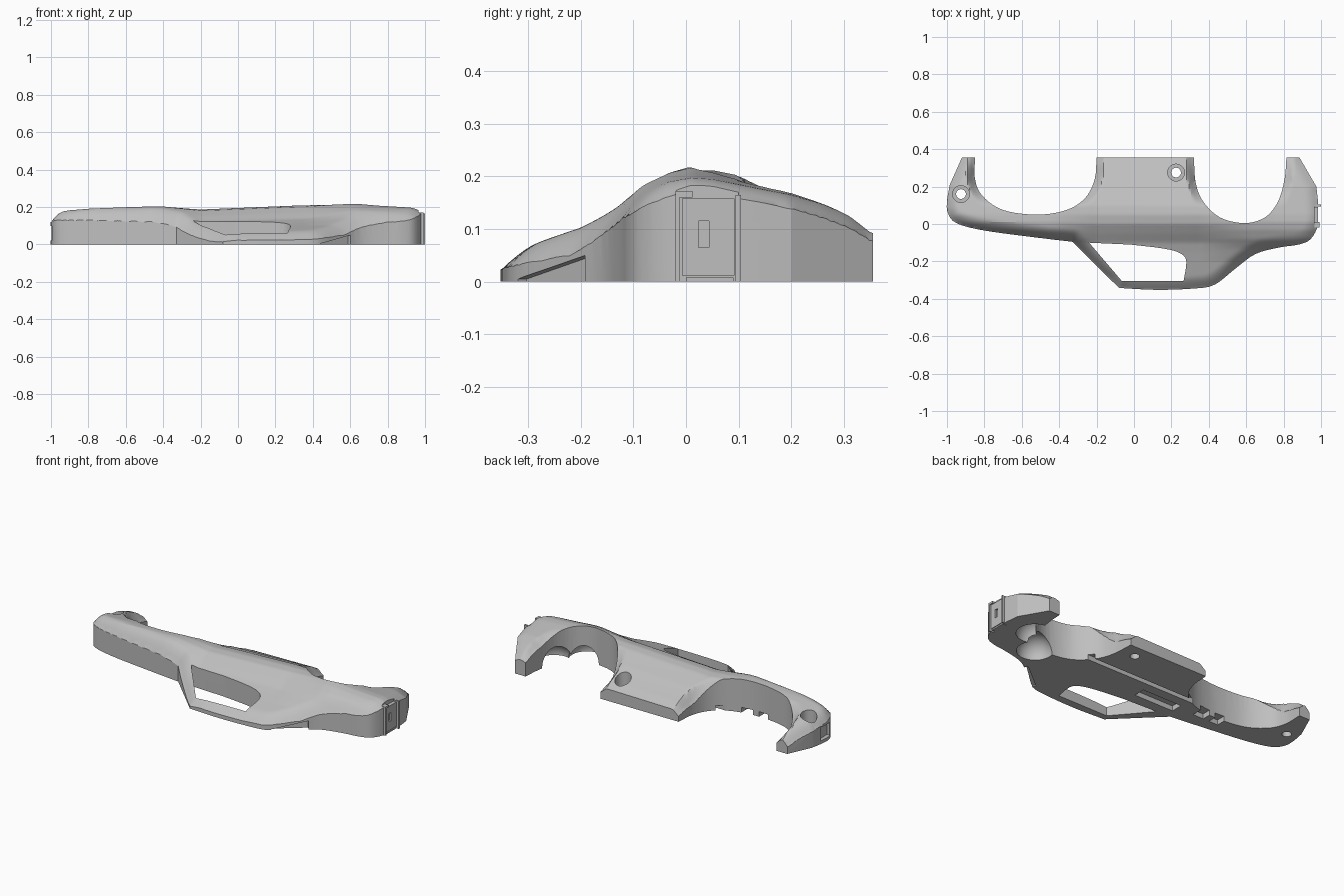
import bpy, bmesh, math
from mathutils import Vector

cube = bpy.data.objects.get("Cube")
if cube:
    bpy.data.objects.remove(cube, do_unlink=True)

grey = bpy.data.materials.new("plain grey")
grey.use_nodes = True
GREY = (0.52, 0.52, 0.52, 1)
grey.diffuse_color = GREY
grey.node_tree.nodes["Principled BSDF"].inputs["Base Color"].default_value = GREY


def make(name, bm):
    bmesh.ops.recalc_face_normals(bm, faces=bm.faces[:])
    me = bpy.data.meshes.new(name)
    bm.to_mesh(me)
    bm.free()
    ob = bpy.data.objects.new(name, me)
    bpy.context.collection.objects.link(ob)
    me.materials.append(grey)
    return ob


def prism(name, pts, z0, z1):
    bm = bmesh.new()
    face = bm.faces.new([bm.verts.new((x, y, z0)) for x, y in pts])
    ext = bmesh.ops.extrude_face_region(bm, geom=[face])["geom"]
    for v in ext:
        if isinstance(v, bmesh.types.BMVert):
            v.co.z = z1
    return make(name, bm)


def box(name, x0, x1, y0, y1, z0, z1):
    return prism(name, [(x0, y0), (x1, y0), (x1, y1), (x0, y1)], z0, z1)


def disc(name, x, y, r, z0, z1):
    return prism(name, [(x + r * math.cos(i * math.pi / 16), y + r * math.sin(i * math.pi / 16))
                        for i in range(32)], z0, z1)


def dome(name, x, y, z, r):
    bm = bmesh.new()
    bmesh.ops.create_uvsphere(bm, u_segments=32, v_segments=16, radius=r)
    bmesh.ops.translate(bm, verts=bm.verts[:], vec=(x, y, z))
    return make(name, bm)


def boolean(ob, cutter, op="DIFFERENCE"):
    mod = ob.modifiers.new(op.lower(), "BOOLEAN")
    mod.operation, mod.solver, mod.object = op, "EXACT", cutter
    bpy.context.view_layer.objects.active = ob
    bpy.ops.object.modifier_apply(modifier=mod.name)
    bpy.data.objects.remove(cutter, do_unlink=True)


def spline(pts, n=5):
    """Smooth curve through the points."""
    p = [Vector(q) for q in pts]
    p = [2 * p[0] - p[1]] + p + [2 * p[-1] - p[-2]]
    out = []
    for a, b, c, d in zip(p, p[1:], p[2:], p[3:]):
        for i in range(n):
            t = i / n
            out.append(0.5 * (2 * b + (c - a) * t + (2 * a - 5 * b + 4 * c - d) * t * t
                              + (3 * b - a - 3 * c + d) * t ** 3))
    return out + [p[-2]]


def interp(table, t):
    if t <= table[0][0]:
        return table[0][1]
    for (a, u), (b, v) in zip(table, table[1:]):
        if t <= b:
            return u + (v - u) * (t - a) / (b - a)
    return table[-1][1]


def clearance(path, x, y, solid_inside):
    """Distance to the path from the solid side, zero on the empty side."""
    best, inside = 9, False
    for (ax, ay), (bx, by) in zip(path, path[1:]):
        dx, dy = bx - ax, by - ay
        t = max(0, min(1, ((x - ax) * dx + (y - ay) * dy) / max(dx * dx + dy * dy, 1e-9)))
        best = min(best, math.hypot(ax + dx * t - x, ay + dy * t - y))
        if (ay > y) != (by > y) and x < ax + dx * (y - ay) / dy:
            inside = not inside
    return best if inside == solid_inside else 0


def extended(path):
    """The path as tuples, carried on past the open back."""
    return [(path[0].x, .6)] + [tuple(p) for p in path] + [(path[-1].x, .6)]


# Plan outline: two round cut-outs at the back, handle at the front
left_arc = spline([(.32, .355), (.33, .22), (.37, .12), (.46, .035), (.59, .005),
                   (.70, .035), (.77, .12), (.805, .24), (.815, .355)])
right_arc = spline([(-.85, .355), (-.85, .24), (-.81, .15), (-.70, .075), (-.52, .05),
                    (-.36, .075), (-.26, .14), (-.21, .24), (-.20, .355)])
outer = [Vector((.885, .355))]
outer += spline([(.975, .2), (.985, .1), (.985, 0), (.945, -.08), (.88, -.11), (.78, -.125),
                 (.65, -.16), (.54, -.24), (.43, -.325), (.32, -.345), (.12, -.352), (-.08, -.342)], 4)
outer += spline([(-.33, -.095), (-.5, -.075), (-.8, -.035), (-.95, .005),
                 (-.995, .06), (-1, .12), (-.985, .21)], 4)
outer.append(Vector((-.92, .355)))
outer_edge, left_edge, right_edge = extended(outer), extended(left_arc), extended(right_arc)

# Height of the skin by depth, for the wings and the middle, scaled along the width
wing_depth = [(-.36, .04), (-.34, .052), (-.3, .07), (-.2, .102), (-.13, .143), (-.08, .182), (-.03, .205),
              (.01, .214), (.05, .211), (.1, .2), (.2, .178), (.26, .157), (.31, .135), (.355, .105)]
middle_depth = [(-.36, .04), (-.34, .052), (-.3, .068), (-.2, .1), (-.15, .117), (-.1, .136), (-.05, .17),
                (0, .2), (.05, .208), (.1, .2), (.2, .175), (.26, .15), (.31, .13), (.355, .1)]
wing = [(-.45, 1), (-.2, 0), (.35, 0), (.65, 1)]
by_width = [(-1, .84), (-.8, .90), (-.4, .96), (-.2, .9), (0, .94), (.3, 1), (.6, 1.03), (.75, .97), (1, .9)]
centre = [(-.4, 0), (-.2, 1), (.32, 1), (.5, 0)]
edge_drop = [(.5, .055), (.8, .024)]
edge_share = [(-.22, .5), (-.1, .35)]
strut_share = [(-.1, 1.6), (0, 1)]


def height(x, y):
    w = interp(wing, x)
    h = (w * interp(wing_depth, y) + (1 - w) * interp(middle_depth, y)) * interp(by_width, x)
    back = max(0, min(1, (y - .1) / .25))
    h *= 1 - .3 * back * interp(centre, x)
    edge = max(0, 1 - clearance(outer_edge, x, y, True) / .07) ** 2
    h -= min(interp(edge_drop, x), interp(edge_share, y) * interp(strut_share, x) * h) * edge
    inner = min(clearance(left_edge, x, y, False), clearance(right_edge, x, y, False))
    slope = .5 if x < .56 else .2
    return h * (1 - slope * min(1, back * 2) * max(0, 1 - inner / .04))


# Solid under the curved skin
NX, NY = 190, 72
bm = bmesh.new()
bmesh.ops.create_grid(bm, x_segments=NX, y_segments=NY, size=1)
for v in bm.verts:
    v.co.x *= 1.03
    v.co.y *= .38
    v.co.z = height(v.co.x, v.co.y)
ext = bmesh.ops.extrude_face_region(bm, geom=bm.faces[:])["geom"]
for v in ext:
    if isinstance(v, bmesh.types.BMVert):
        v.co.z = -.2
shell = make("dashboard_shell", bm)
boolean(shell, prism("outline", [tuple(p) for p in outer + right_arc + left_arc], 0, .5), "INTERSECT")

# Opening behind the handle
opening = [(-.24, -.1)] + [tuple(p) for p in spline([(-.02, -.11), (.15, -.13), (.245, -.155), (.28, -.2),
                                                     (.265, -.305)], 3)] + [(-.065, -.305)]
boolean(shell, prism("opening", opening, -.1, .5))

# Screw holes with deep counterbores
for x, y, z in ((-.925, .16, .06), (.225, .275, .04)):
    boolean(shell, disc("screw_hole", x, y, .026, -.1, .5))
    boolean(shell, disc("counterbore", x, y, .045, z, .5))

# Domed pockets in the underside beside the left cut-out
for x, y in ((.79, .12), (.67, -.02)):
    boolean(shell, dome("pocket", x, y, .005, .1))

# Slots in the underside
for x0, x1, y0, y1, d in ((-.35, .42, .09, .12, .03), (-.3, -.04, -.04, .03, .03),
                          (-.58, -.52, .0, .12, .03), (-.48, -.41, .0, .12, .03)):
    boolean(shell, box("slot", x0, x1, y0, y1, -.1, d))

# Wedge recess low on the left flank of the handle
a, b = Vector((.44, -.318)), Vector((.6, -.19))
side = Vector((b.y - a.y, a.x - b.x)).normalized()
bm = bmesh.new()
ends = []
for off in (-.02, .08):
    q = [(a + side * off, -.01), (b + side * off, -.01), (b + side * off, .05), (a + side * off, .005)]
    ends.append([bm.verts.new((p.x, p.y, z)) for p, z in q])
for f in ends:
    bm.faces.new(f)
for i in range(4):
    j = (i + 1) % 4
    bm.faces.new((ends[0][i], ends[0][j], ends[1][j], ends[1][i]))
boolean(shell, make("wedge", bm))

# Shallow catch recess on the right end
boolean(shell, box("catch_recess", -1.1, -.978, .06, .15, .02, .1))

# Latch panel on the left end
boolean(shell, box("latch_recess", .965, 1.1, -.018, .1, -.1, .5))
panel = box("latch_panel", .955, .985, -.008, .092, .012, .158)
boolean(panel, box("latch_slot", .975, 1.1, .024, .044, .065, .115))
parts = [shell, panel,
         box("latch_front_rail", .955, .992, -.02, -.012, 0, .165),
         box("latch_back_rail", .955, 1.0, .094, .104, 0, .165),
         box("latch_hook", .95, .992, -.02, .012, .16, .172),
         box("latch_foot", .955, .985, 0, .09, 0, .008)]

# Smooth skin, sharp edges
for ob in parts:
    bpy.ops.object.select_all(action="DESELECT")
    ob.select_set(True)
    bpy.context.view_layer.objects.active = ob
    bpy.ops.object.shade_smooth_by_angle(angle=math.radians(22))
